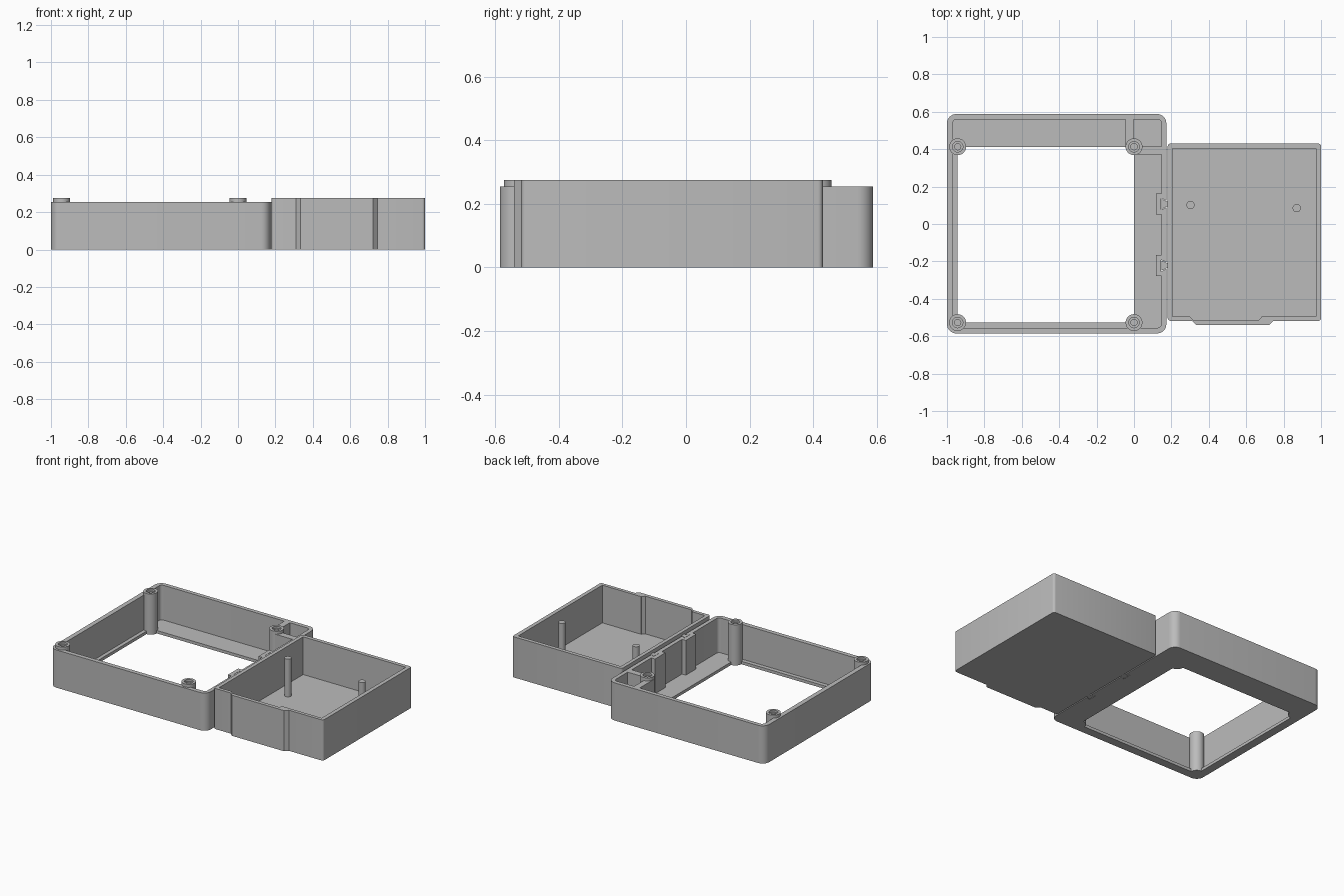
import bpy, bmesh, math

if "Cube" in bpy.data.objects:
    bpy.data.objects.remove(bpy.data.objects["Cube"], do_unlink=True)

grey = bpy.data.materials.new("plain grey")
grey.use_nodes = True
grey.diffuse_color = (0.5, 0.5, 0.5, 1)
grey.node_tree.nodes["Principled BSDF"].inputs["Base Color"].default_value = (0.5, 0.5, 0.5, 1)


def prism(name, outline, z0, z1):
    """Extrude a counter-clockwise outline from z0 to z1."""
    bm = bmesh.new()
    face = bm.faces.new([bm.verts.new((x, y, z0)) for x, y in outline])
    moved = bmesh.ops.extrude_face_region(bm, geom=[face])["geom"]
    bmesh.ops.translate(bm, vec=(0, 0, z1 - z0),
                        verts=[v for v in moved if isinstance(v, bmesh.types.BMVert)])
    bmesh.ops.recalc_face_normals(bm, faces=bm.faces)
    mesh = bpy.data.meshes.new(name)
    bm.to_mesh(mesh)
    bm.free()
    obj = bpy.data.objects.new(name, mesh)
    bpy.context.collection.objects.link(obj)
    mesh.materials.append(grey)
    return obj


def rounded(x0, x1, y0, y1, r=0.0, steps=8):
    if r == 0:
        return [(x0, y0), (x1, y0), (x1, y1), (x0, y1)]
    centres = [(x1 - r, y1 - r), (x0 + r, y1 - r), (x0 + r, y0 + r), (x1 - r, y0 + r)]
    return [(cx + r * math.cos((q + i / steps) * math.pi / 2),
             cy + r * math.sin((q + i / steps) * math.pi / 2))
            for q, (cx, cy) in enumerate(centres) for i in range(steps + 1)]


def circle(cx, cy, r, n=32):
    return [(cx + r * math.cos(2 * math.pi * i / n), cy + r * math.sin(2 * math.pi * i / n))
            for i in range(n)]


def combine(obj, operation, *tools):
    """Apply each tool to the object, then discard the tool."""
    for tool in tools:
        mod = obj.modifiers.new("combine", "BOOLEAN")
        mod.operation, mod.solver, mod.object = operation, "EXACT", tool
        bpy.context.view_layer.objects.active = obj
        bpy.ops.object.modifier_apply(modifier=mod.name)
        bpy.data.objects.remove(tool, do_unlink=True)


def smooth(obj):
    bpy.ops.object.select_all(action="DESELECT")
    obj.select_set(True)
    bpy.context.view_layer.objects.active = obj
    bpy.ops.object.shade_smooth_by_angle(angle=math.radians(30))


FRAME_TOP, BOX_TOP, FLOOR = 0.255, 0.275, 0.02
WALL_X = 0.173
boss_spots = [(x, y) for x in (-0.943, 0) for y in (-0.527, 0.413)]
clip_spots = (0.107, -0.222)

# Frame shell with its floor opening
frame = prism("frame", rounded(-1, WALL_X, -0.585, 0.588, 0.05), 0, FRAME_TOP)
combine(frame, "DIFFERENCE",
        prism("cavity", rounded(-0.968, 0.146, -0.555, 0.56, 0.02), FLOOR, 0.4),
        prism("opening", rounded(-0.943, 0, -0.527, 0.413), -0.1, 0.1))

# Corner compartment walls and clip blocks
combine(frame, "UNION",
        prism("side_partition", rounded(-0.046, -0.004, 0.413, 0.57), 0.01, FRAME_TOP),
        prism("front_partition", rounded(-0.004, 0.16, 0.372, 0.415), 0.01, FRAME_TOP),
        *[prism("clip_block", rounded(0.118, 0.16, y - 0.056, y + 0.056), 0.01, FRAME_TOP)
          for y in clip_spots])


def dovetail(y, x0, x1, wide, narrow):
    return [(x0, y - wide), (x1, y - narrow), (x1, y + narrow), (x0, y + wide)]


# Dovetail slots in the clip blocks
combine(frame, "DIFFERENCE",
        *[prism("slot", dovetail(y, 0.145, 0.18, 0.031, 0.014), -0.1, 0.4) for y in clip_spots])

# Screw bosses set into the frame corners
for i, (x, y) in enumerate(boss_spots):
    combine(frame, "DIFFERENCE", prism("seat", circle(x, y, 0.0445), -0.1, 0.4))
    boss = prism(f"screw_boss_{i + 1}", circle(x, y, 0.045), 0, BOX_TOP)
    combine(boss, "DIFFERENCE",
            prism("counterbore", circle(x, y, 0.028), 0.262, 0.4),
            prism("hole", circle(x, y, 0.017, 12), 0.1, 0.4))
    smooth(boss)
smooth(frame)

# Box with a bulged front wall
box = prism("box", rounded(0.18, 1, -0.518, 0.43, 0.015, 4), 0, BOX_TOP)
combine(box, "UNION",
        prism("bulge", [(0.31, -0.51), (0.31, -0.518), (0.333, -0.54), (0.723, -0.54),
                        (0.745, -0.518), (0.745, -0.51)], 0, BOX_TOP))
combine(box, "DIFFERENCE",
        prism("box_cavity", rounded(0.205, 0.973, -0.495, 0.404), FLOOR, 0.4),
        prism("bulge_pocket", [(0.3, -0.49), (0.3, -0.497), (0.318, -0.515), (0.665, -0.515),
                               (0.682, -0.497), (0.682, -0.49)], FLOOR, 0.4))
smooth(box)

# Dovetail tongues joining box to frame
for i, y in enumerate(clip_spots):
    prism(f"dovetail_tongue_{i + 1}", dovetail(y, 0.147, 0.185, 0.027, 0.01), 0, FRAME_TOP)

# Upright pegs inside the box
for i, (x, y) in enumerate([(0.302, 0.102), (0.87, 0.085)]):
    smooth(prism(f"peg_{i + 1}", circle(x, y, 0.022, 24), 0.01, BOX_TOP))
